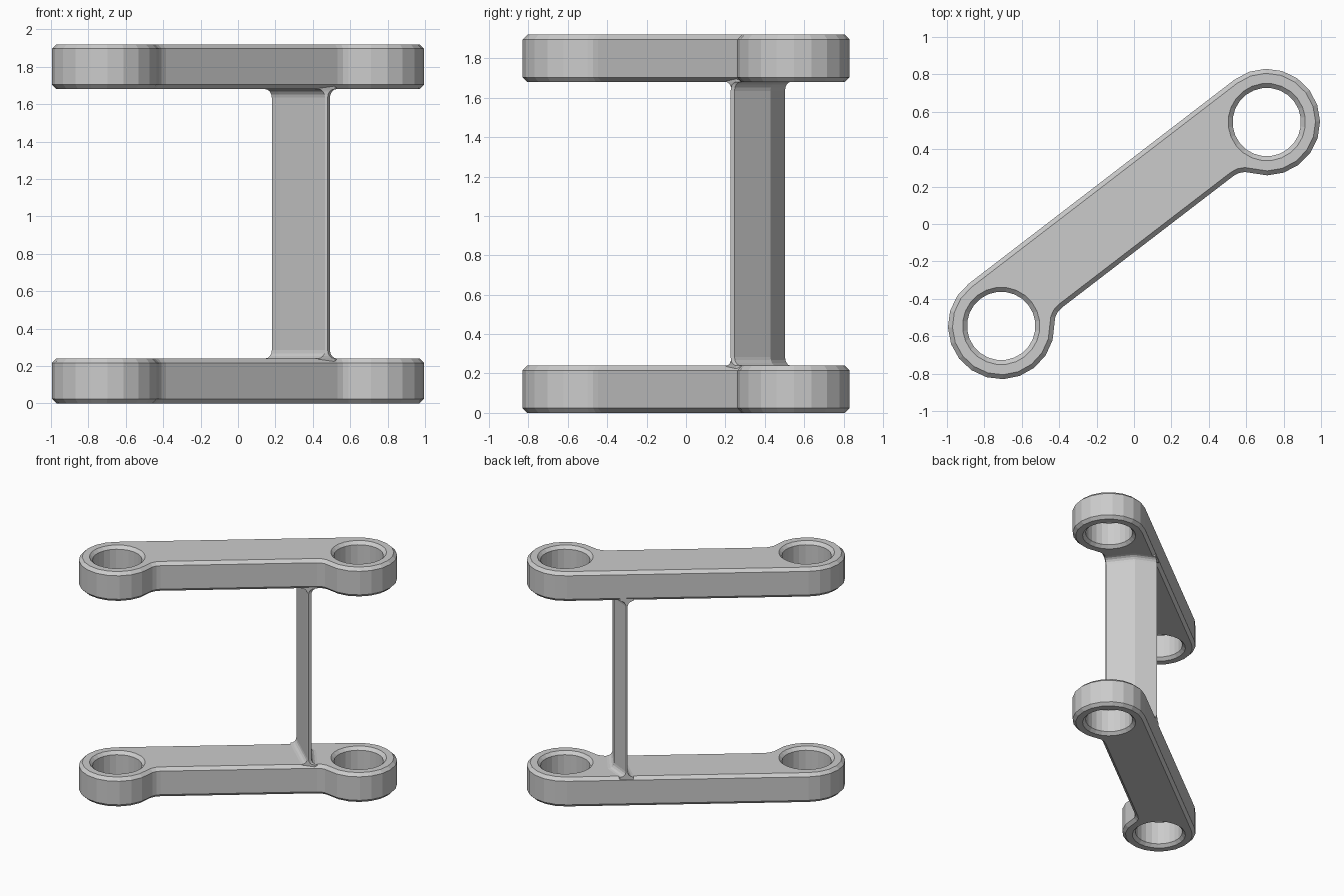
import bpy
import bmesh
from math import atan2, cos, sin, sqrt, radians, degrees, pi

cube = bpy.data.objects.get("Cube")
if cube:
    bpy.data.objects.remove(cube, do_unlink=True)

ANGLE = atan2(0.545, 0.71)       # arm direction in plan
REACH = 0.895                    # centre to each ring
RING, HOLE = 0.285, 0.183        # ring and bore radii
NARROW = -0.12                   # narrow side of the arm
FILLET = 0.1                     # blend from arm to ring
THICK, BEVEL, GAP = 0.24, 0.024, 1.44


def arc(cx, cy, r, start, end, steps):
    angles = [radians(start + (end - start) * i / steps) for i in range(steps + 1)]
    return [(cx + r * cos(a), cy + r * sin(a)) for a in angles]


def outline(inset):
    """Arm silhouette: two rings, one tangent side, one filleted side."""
    fy = NARROW - FILLET
    run = sqrt((RING + FILLET) ** 2 - fy ** 2)
    fx = REACH - run
    tilt = degrees(atan2(-fy, run))
    r, f = RING - inset, FILLET + inset
    points = arc(REACH, 0, r, tilt - 180, 90, 13)
    points += arc(-REACH, 0, r, 90, 360 - tilt, 13)
    points += arc(-fx, fy, f, 180 - tilt, 90, 3)[1:]
    points += arc(fx, fy, f, 90, tilt, 3)[:-1]
    return points


def add_loop(bm, points, z):
    return [bm.verts.new((x, y, z)) for x, y in points]


def bridge(bm, loops):
    for low, high in zip(loops, loops[1:]):
        for i in range(len(low)):
            j = (i + 1) % len(low)
            bm.faces.new((low[i], low[j], high[j], high[i]))


def finish(bm, name, z):
    bmesh.ops.recalc_face_normals(bm, faces=bm.faces[:])
    mesh = bpy.data.meshes.new(name)
    bm.to_mesh(mesh)
    bm.free()
    obj = bpy.data.objects.new(name, mesh)
    obj.location.z = z
    obj.rotation_euler.z = ANGLE
    bpy.context.collection.objects.link(obj)
    return obj


def make_arm(name, z):
    bm = bmesh.new()
    levels = [(0, BEVEL), (BEVEL, 0), (THICK - BEVEL, 0), (THICK, BEVEL)]
    walls = [[add_loop(bm, outline(inset), h) for h, inset in levels]]
    for side in (-1, 1):
        walls.append([add_loop(bm, arc(side * REACH, 0, HOLE + inset, 0, 360, 24)[:-1], h)
                      for h, inset in levels])
    for loops in walls:
        bridge(bm, loops)
    # flat caps around the two bores
    for end in (0, -1):
        edges = []
        for loops in walls:
            ring = loops[end]
            edges += [bm.edges.get((ring[i - 1], ring[i])) for i in range(len(ring))]
        bmesh.ops.triangle_fill(bm, edges=edges, use_beauty=True)
    return finish(bm, name, z)


def make_web(name):
    """Thin upright wall between the arms, flared where it meets them."""
    front = [(0.445, 0.283), (0.452, 0.22), (0.51, -0.1)]
    back = [(0.518, -0.112), (0.54, -0.104), (0.54, 0.126), (0.457, 0.283)]
    flare = 0.045
    steps = 4
    profile = []
    for i in range(steps + 1):
        a = i / steps * pi / 2
        profile.append((flare * (1 - cos(a)), flare * (1 - sin(a))))
    # profile holds (spread, height) from wall to arm surface
    lower = [(flare * (1 - sin(i / steps * pi / 2)),
              flare * (1 - cos(i / steps * pi / 2))) for i in range(steps + 1)]
    sink = 0.02
    levels = [(flare, -sink)] + lower
    levels += [(s, GAP - THICK + THICK - h) for s, h in reversed(lower)]
    levels.append((flare, GAP + sink))
    bm = bmesh.new()
    loops = []
    for spread, h in levels:
        section = [(x - spread, y) for x, y in front]
        section += [(x + spread, y) for x, y in back]
        loops.append(add_loop(bm, section, h))
    bridge(bm, loops)
    bm.faces.new(loops[0])
    bm.faces.new(loops[-1])
    return finish(bm, name, THICK)


make_arm("lower_arm", 0)
make_arm("upper_arm", THICK + GAP)
make_web("connecting_web")
